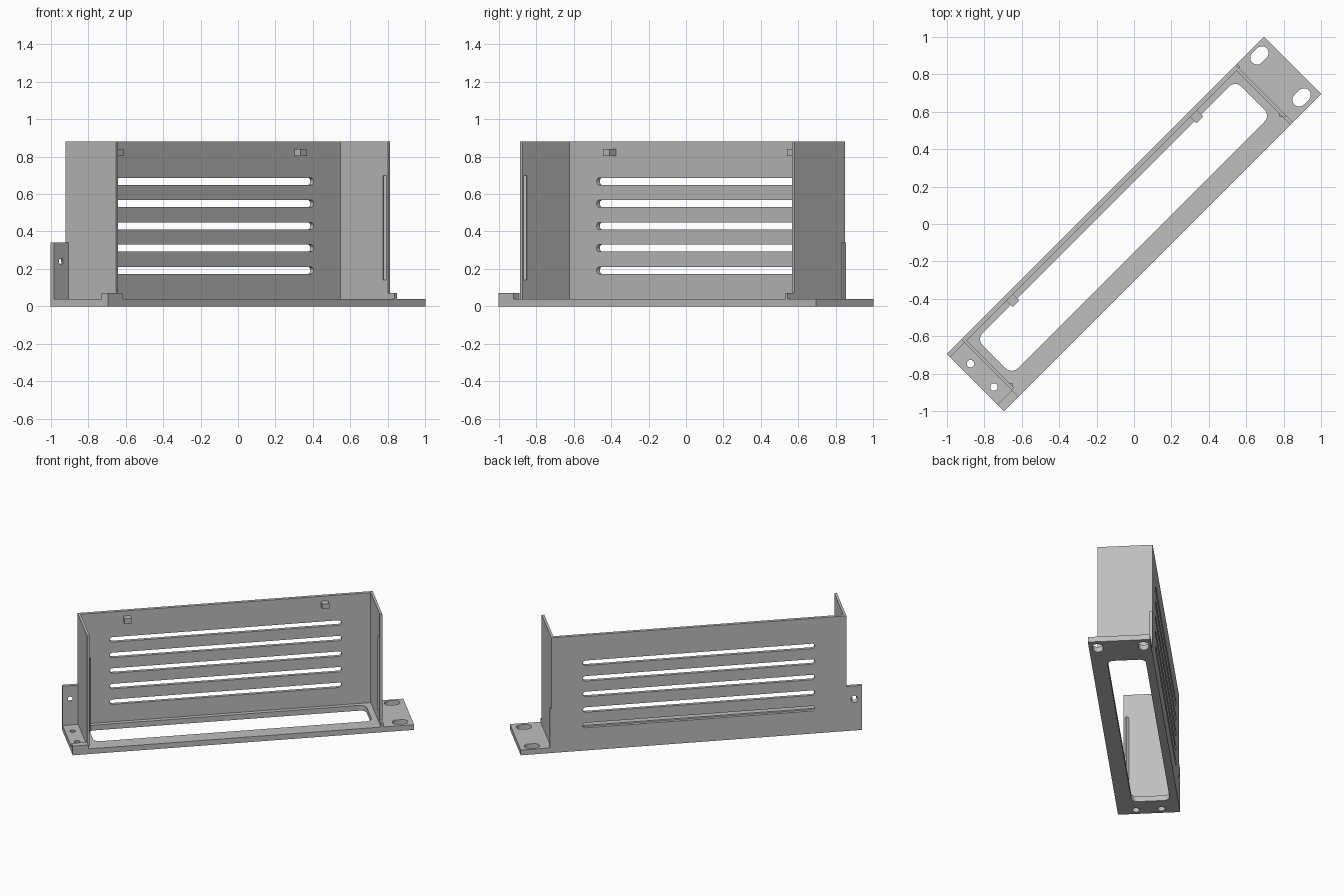
import bpy, bmesh, math
from mathutils import Matrix

if "Cube" in bpy.data.objects:
    bpy.data.objects.remove(bpy.data.objects["Cube"], do_unlink=True)

grey = bpy.data.materials.new("plain grey")
grey.use_nodes = True
grey.diffuse_color = (0.52, 0.52, 0.52, 1)
grey.node_tree.nodes["Principled BSDF"].inputs["Base Color"].default_value = (0.52, 0.52, 0.52, 1)

TURN = Matrix.Rotation(math.radians(45), 4, 'Z')   # bracket stands diagonally
AXES = {'x': lambda a, b, h: (h, a, b),
        'y': lambda a, b, h: (a, h, b),
        'z': lambda a, b, h: (a, b, h)}


def prism(name, pts, axis, lo, hi, top_pts=None):
    """Extrude a profile along an axis, optionally to a second outline."""
    bm = bmesh.new()
    place = AXES[axis]
    a = [bm.verts.new(place(p[0], p[1], lo)) for p in pts]
    b = [bm.verts.new(place(p[0], p[1], hi)) for p in (top_pts or pts)]
    bm.faces.new(a)
    bm.faces.new(b)
    n = len(a)
    for i in range(n):
        bm.faces.new((a[i], a[(i + 1) % n], b[(i + 1) % n], b[i]))
    bmesh.ops.recalc_face_normals(bm, faces=bm.faces)
    mesh = bpy.data.meshes.new(name)
    bm.to_mesh(mesh)
    bm.free()
    mesh.materials.append(grey)
    ob = bpy.data.objects.new(name, mesh)
    ob.matrix_world = TURN
    bpy.context.collection.objects.link(ob)
    return ob


def rect(a0, a1, b0, b1):
    return [(a0, b0), (a1, b0), (a1, b1), (a0, b1)]


def rounded(ca, cb, ha, hb, r, steps=8):
    """Rounded rectangle; also gives slots and circles."""
    pts = []
    for k, (sa, sb) in enumerate(((1, 1), (-1, 1), (-1, -1), (1, -1))):
        for i in range(steps + 1):
            t = math.pi / 2 * (k + i / steps)
            p = (ca + sa * (ha - r) + r * math.cos(t), cb + sb * (hb - r) + r * math.sin(t))
            if not pts or math.dist(p, pts[-1]) > 1e-5:
                pts.append(p)
    if math.dist(pts[0], pts[-1]) < 1e-5:
        pts.pop()
    return pts


def circle(a, b, r):
    return rounded(a, b, r, r, r)


def cut(ob, cutters):
    for c in cutters:
        mod = ob.modifiers.new("opening", 'BOOLEAN')
        mod.operation, mod.solver, mod.object = 'DIFFERENCE', 'EXACT', c
    bpy.context.view_layer.update()
    dg = bpy.context.evaluated_depsgraph_get()
    mesh = bpy.data.meshes.new_from_object(ob.evaluated_get(dg))
    ob.modifiers.clear()
    ob.data = mesh
    for c in cutters:
        bpy.data.objects.remove(c, do_unlink=True)


L, R = -1.09, 0.985          # outer faces of the end walls
MID = (L + R) / 2
BACK, INNER = 0.216, 0.192   # back wall faces
FLOOR, TOP, TAB = 0.04, 0.88, 0.34

# Base plate with window, mounting slots and screw holes
base = prism("base_plate", rect(-1.2, 1.2, -BACK, BACK), 'z', 0, FLOOR)
holes = [prism("window", rounded(MID, 0.027, 0.978, 0.133, 0.045), 'z', -0.1, 0.1)]
for v in (0.163, -0.155):
    holes.append(prism("slot", rounded(1.112, v, 0.054, 0.036, 0.036), 'z', -0.1, 0.1))
for v in (0.09, -0.087):
    holes.append(prism("screw", circle(-1.146, v, 0.027), 'z', -0.005, 0.05,
                       circle(-1.146, v, 0.018)))
cut(base, holes)

# Back wall with its low side tab and vent slots
outline = [(-1.2, FLOOR), (R + 0.01, FLOOR), (R + 0.01, TAB), (R, TAB),
           (R, TOP), (L, TOP), (L, TAB), (-1.2, TAB)]
wall = prism("back_wall", outline, 'y', INNER, BACK)
vents = [prism("vent", rounded(MID, 0.192 + 0.119 * i, 0.815, 0.019, 0.019), 'y', 0.1, 0.3)
         for i in range(5)]
vents.append(prism("tab_screw", circle(-1.146, 0.24, 0.015), 'y', INNER - 0.005, BACK + 0.005,
                   circle(-1.146, 0.24, 0.027)))
cut(wall, vents)

# End walls with a low front foot, each with a snap ridge inside
profile = [(-BACK, FLOOR), (INNER, FLOOR), (INNER, TOP), (-0.166, TOP),
           (-0.166, 0.07), (-BACK, 0.07)]
upright = rect(-0.166, INNER, FLOOR, TOP)
T = 0.018
prism("right_end_wall", upright, 'x', L, L + T)
prism("left_end_wall", profile, 'x', R - T, R)
for name, face, s in (("right_snap_ridge", L + T, 1), ("left_snap_ridge", R - T, -1)):
    prism(name, [(face, -0.157), (face + s * 0.012, -0.145), (face, -0.13)], 'z', 0.14, 0.7)

# Raised corner block
prism("corner_block", rect(-1.2, L, -BACK, -0.168), 'z', FLOOR, 0.07)

# Retaining pegs on the back wall
for name, u in (("right_peg", MID - 0.695), ("left_peg", MID + 0.695)):
    prism(name, rect(u - 0.025, u + 0.025, 0.145, INNER), 'z', 0.803, 0.842)
